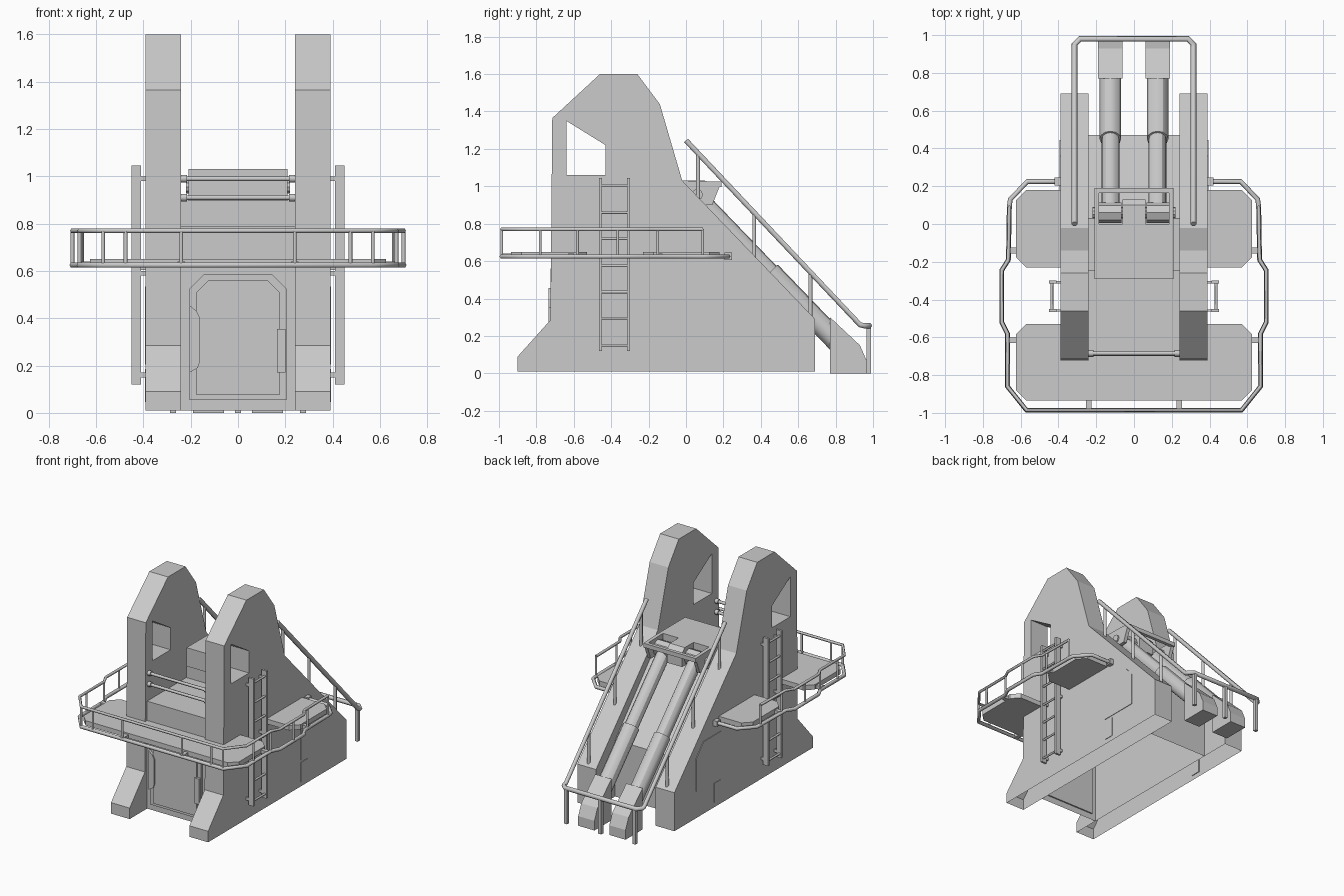
import bpy, bmesh
from mathutils import Vector

if "Cube" in bpy.data.objects:
    bpy.data.objects.remove(bpy.data.objects["Cube"])

def finish(name, bm, mirror=False):
    bmesh.ops.recalc_face_normals(bm, faces=bm.faces)
    me = bpy.data.meshes.new(name)
    bm.to_mesh(me)
    bm.free()
    ob = bpy.data.objects.new(name, me)
    bpy.context.collection.objects.link(ob)
    if mirror:
        ob.modifiers.new("mirror", 'MIRROR').use_axis = (True, False, False)
    return ob

def add_prism(bm, pts, axis, lo, hi):
    def place(p, d):
        a, b = p
        return {'x': (d, a, b), 'y': (a, d, b), 'z': (a, b, d)}[axis]
    bot = [bm.verts.new(place(p, lo)) for p in pts]
    top = [bm.verts.new(place(p, hi)) for p in pts]
    bm.faces.new(bot)
    bm.faces.new(top[::-1])
    for i in range(len(pts)):
        j = (i + 1) % len(pts)
        bm.faces.new((bot[i], bot[j], top[j], top[i]))

def prism(name, pts, axis, lo, hi, mirror=False):
    bm = bmesh.new()
    add_prism(bm, pts, axis, lo, hi)
    return finish(name, bm, mirror)

def boxes(name, items, mirror=False):
    bm = bmesh.new()
    for x0, x1, y0, y1, z0, z1 in items:
        add_prism(bm, [(x0, y0), (x1, y0), (x1, y1), (x0, y1)], 'z', z0, z1)
    return finish(name, bm, mirror)

def tubes(name, paths, r, mirror=False, sides=1):
    cu = bpy.data.curves.new(name, 'CURVE')
    cu.dimensions = '3D'
    cu.bevel_depth, cu.bevel_resolution, cu.use_fill_caps = r, sides, True
    for path in paths:
        s = cu.splines.new('POLY')
        s.points.add(len(path) - 1)
        for p, c in zip(s.points, path):
            p.co = (*c, 1)
    tmp = bpy.data.objects.new("tmp", cu)
    bpy.context.collection.objects.link(tmp)
    bpy.context.view_layer.update()
    me = bpy.data.meshes.new_from_object(tmp.evaluated_get(bpy.context.evaluated_depsgraph_get()))
    bpy.data.objects.remove(tmp)
    bm = bmesh.new()
    bm.from_mesh(me)
    ob = finish(name, bm, mirror)
    if sides > 1:
        bpy.context.view_layer.objects.active = ob
        ob.select_set(True)
        bpy.ops.object.shade_smooth_by_angle()
        ob.select_set(False)
    return ob

def open_bottom(ob):
    bm = bmesh.new()
    bm.from_mesh(ob.data)
    bm.normal_update()
    low = [f for f in bm.faces if abs(f.normal.z) > .9 and f.calc_center_median().z < .02]
    bmesh.ops.delete(bm, geom=low, context='FACES')
    bm.to_mesh(ob.data)
    bm.free()

# Tall side plates with a window cut through
plate = prism("side_plate", [(-.9, .01), (-.9, .09), (-.725, .285), (-.715, 1.365), (-.46, 1.6), (-.26, 1.6),
              (-.14, 1.44), (-.02, 1.03), (.69, .29), (.69, .01)], 'x', .24, .39)
cutter = prism("window_cutter", [(-.64, 1.06), (-.43, 1.06), (-.43, 1.22), (-.64, 1.35)], 'x', .1, .5)
cutter.hide_render = True
cutter.hide_set(True)
cut = plate.modifiers.new("window", 'BOOLEAN')
cut.operation, cut.object, cut.solver = 'DIFFERENCE', cutter, 'EXACT'
bpy.context.view_layer.update()
plate.data = bpy.data.meshes.new_from_object(plate.evaluated_get(bpy.context.evaluated_depsgraph_get()))
plate.modifiers.clear()
bpy.data.objects.remove(cutter)
open_bottom(plate)
plate.modifiers.new("mirror", 'MIRROR')

# Central body between the plates
body = prism("central_body", [(-.7, .01), (-.7, .79), (-.25, .79), (-.25, .9), (.03, .9),
             (.47, .42), (.47, .01)], 'x', -.24, .24)
open_bottom(body)

# Upper housing with cheeks and a centre lug holding the cylinders
boxes("upper_housing", [(-.21, .21, -.29, 0, .895, 1.03)])
prism("housing_cheek", [(0, .895), (0, 1.03), (.19, 1.025), (.14, .9)], 'x', .185, .21, True)
prism("centre_lug", [(0, .895), (0, 1.03), (.1, 1.03), (.13, 1), (.13, .9)], 'x', -.06, .06)
boxes("housing_crossbar", [(-.21, .21, .165, .19, .995, 1.025)])
tubes("pivot_pin", [[(-.22, .06, .955), (.22, .06, .955)]], .03, sides=3)

# Hydraulic cylinders and their ground feet
def axis(y):
    return (.125, y, .24 - 1.04 * (y - .74))
tubes("piston_rod", [[axis(.06), axis(.5)]], .047, True, 4)
tubes("piston_sleeve", [[axis(.45), axis(.84)]], .057, True, 4)
tubes("piston_knuckle", [[(.065, .06, .955), (.185, .06, .955)]], .055, True, 2)
prism("ground_foot", [(.77, 0), (.77, .3), (.93, .15), (.965, .07), (.965, 0)], 'x', .06, .19, True)

# Front door with inset panel and hinge blocks
def door(w, z0, z1, c):
    return [(-w, z0), (w, z0), (w, z1 - c), (w - c, z1), (-w + c, z1), (-w, z1 - c)]
prism("door_frame", door(.205, .055, .585, .06), 'y', -.715, -.69)
prism("door_panel", door(.175, .075, .56, .05), 'y', -.725, -.7)
prism("door_hinge", [(-.205, .17), (-.17, .19), (-.16, .22), (-.16, .4), (-.175, .43), (-.205, .455)], 'y', -.735, -.7)
boxes("door_latch", [(.165, .2, -.735, -.7, .17, .355)])

# Hatches on the outer sides
prism("large_hatch", [(.16, .205), (.445, .205), (.445, .44), (.36, .535), (.16, .535)], 'x', .385, .394, True)
boxes("small_hatch", [(.385, .394, .16, .235, .045, .185)], True)

# Rods across the front opening
tubes("front_rods", [[(-.245, -.685, z), (.245, -.685, z)] for z in (.99, .91)], .011)
tubes("rod_collars", [[(.215, -.685, z), (.24, -.685, z)] for z in (.99, .91)], .018, True)

# Walkway slabs with chamfered corners
def slab(x0, x1, y0, y1, c=.055):
    return [(x0, y0), (x1 - c, y0), (x1, y0 + c), (x1, y1 - c), (x1 - c, y1), (x0, y1)]
right = slab(0, .625, -.935, -.53)
prism("front_walkway", right[1:5] + [(-x, y) for x, y in right[4:0:-1]], 'z', .615, .65)
prism("side_walkway", slab(.385, .625, -.23, .18), 'z', .615, .65, True)

# Walkway guard rails, posts and brackets
half = [(.66, .09), (.665, -.19), (.7, -.245), (.7, -.52), (.67, -.58), (.67, -.86), (.57, -.985)]
loop = half + [(-x, y) for x, y in half[::-1]]
end = [(.39, .225), (.565, .225), (.655, .13)]
low = end + loop + [(-x, y) for x, y in end[::-1]]
tubes("guard_top_rail", [[(x, y, .77) for x, y in loop]], .01)
tubes("guard_lower_rail", [[(x, y, .625) for x, y in low]], .013)
posts = [(.66, .09), (.663, -.15), (.7, -.365), (.67, -.58), (.67, -.78), (.57, -.985), (.475, -.985), (.24, -.985)]
tubes("guard_posts", [[(x, y, .62), (x, y, .772)] for x, y in posts], .008, True)
boxes("walkway_brackets", [(.225, .255, -.99, -.92, .615, .64), (.61, .67, -.63, -.6, .615, .64),
                           (.61, .665, -.155, -.125, .615, .64), (.39, .42, .205, .245, .605, .645)], True)

# Side ladders
boxes("ladder_stiles", [(.41, .45, y - .008, y + .008, .12, 1.045) for y in (-.458, -.308)], True)
tubes("ladder_rungs", [[(.435, -.458, z), (.435, -.308, z)] for z in (.15, .295, .435, .575, .72, .86, 1.005)], .008, True)
boxes("ladder_mounts", [(.385, .42, y - .006, y + .006, z, z + .02) for y in (-.458, -.308) for z in (.15, .58, .98)], True)

# Sloping rear handrail with posts and ground legs
rail = [(.315, 0, 1.245), (.315, .93, .26), (.315, .95, .255), (.285, .98, .255)]
tubes("rear_handrail", [rail + [(-x, y, z) for x, y, z in rail[::-1]]], .016)
tubes("handrail_posts", [[(.315, y, .99 - 1.04 * (y - .0)), (.315, y, 1.245 - 1.06 * y)] for y in (.065, .365, .665)], .012, True)
boxes("handrail_legs", [(x - .012, x + .012, .965, .99, 0, .26) for x in (-.275, 0, .275)])
